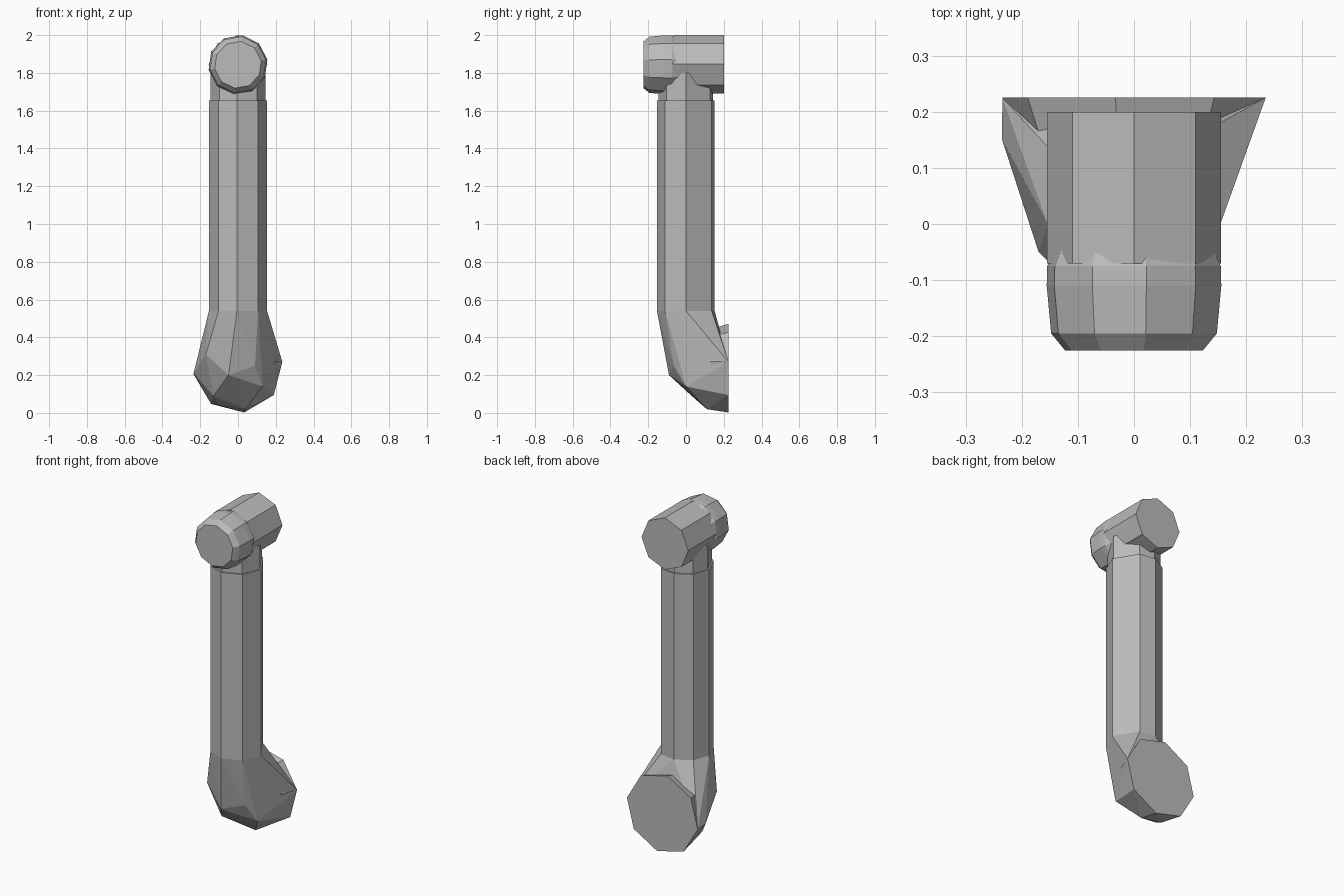
import bpy, bmesh
from math import cos, sin, radians
from mathutils import Vector

cube = bpy.data.objects.get("Cube")
if cube:
    bpy.data.objects.remove(cube, do_unlink=True)

grey = bpy.data.materials.new("plain grey")
grey.use_nodes = True
grey.diffuse_color = (0.5, 0.5, 0.5, 1)
grey.node_tree.nodes["Principled BSDF"].inputs["Base Color"].default_value = grey.diffuse_color


def finish(name, bm):
    bmesh.ops.recalc_face_normals(bm, faces=bm.faces)
    mesh = bpy.data.meshes.new(name)
    bm.to_mesh(mesh)
    bm.free()
    mesh.materials.append(grey)
    obj = bpy.data.objects.new(name, mesh)
    bpy.context.collection.objects.link(obj)
    return obj


def ring_z(radius, z, angles):
    return [Vector((radius * cos(radians(a)), radius * sin(radians(a)), z)) for a in angles]


def ring_y(radius, y, centre_z, angles):
    return [Vector((radius * cos(radians(a)), y, centre_z + radius * sin(radians(a)))) for a in angles]


def loft(name, rings):
    """Closed skin through rings of equal vertex count."""
    bm = bmesh.new()
    loops = [[bm.verts.new(p) for p in ring] for ring in rings]
    count = len(loops[0])
    for low, high in zip(loops, loops[1:]):
        for i in range(count):
            j = (i + 1) % count
            bm.faces.new((low[i], low[j], high[j], high[i]))
    bm.faces.new(loops[0])
    bm.faces.new(loops[-1])
    return finish(name, bm)


def hull(name, points):
    bm = bmesh.new()
    for p in points:
        bm.verts.new(p)
    result = bmesh.ops.convex_hull(bm, input=bm.verts)
    loose = {g for g in result["geom_interior"] + result["geom_unused"]
             if isinstance(g, bmesh.types.BMVert)}
    bmesh.ops.delete(bm, geom=list(loose), context='VERTS')
    bmesh.ops.dissolve_limit(bm, angle_limit=radians(1), verts=bm.verts, edges=bm.edges)
    return finish(name, bm)


# Upright shaft
shaft_angles = (0, 62, 100, 140, 180, 228, 268, 314)
loft("shaft", [ring_z(0.154, z, shaft_angles) for z in (0.54, 1.655)])

# Flared bottom elbow: the body, joined with the rim of its round end
disc = ring_y(0.237, 0.225, 0.237, range(8, 368, 45))
lower_disc = [p for p in disc if p.z < 0.3]
bend = [(-0.05, -0.09, 0.20), (-0.17, -0.05, 0.31), (0.09, -0.065, 0.25),
        (0.13, 0.0, 0.14), (-0.13, 0.03, 0.09), (0.04, 0.11, 0.02),
        (-0.10, 0.12, 0.04), (-0.235, 0.15, 0.21)]
elbow = hull("bottom_elbow", ring_z(0.154, 0.54, shaft_angles) + lower_disc + bend)
rim = hull("elbow_rim", disc + ring_y(0.20, 0.13, 0.245, range(8, 368, 45)))
union = elbow.modifiers.new("join_rim", 'BOOLEAN')
union.operation = 'UNION'
union.solver = 'EXACT'
union.object = rim
bpy.context.view_layer.objects.active = elbow
bpy.ops.object.modifier_apply(modifier=union.name)
bpy.data.objects.remove(rim, do_unlink=True)

# Neck between the shaft and the crosswise head
loft("neck", [ring_z(0.145, z, shaft_angles) for z in (1.65, 1.80)])

# Head pipe pointing to the back
loft("head_pipe", [ring_y(0.155, y, 1.846, range(0, 360, 45)) for y in (-0.07, 0.2)])

# Rounded front cap with a sloping collar
cap_profile = ((0.125, -0.225), (0.15, -0.195), (0.158, -0.11),
               (0.157, -0.075), (0.14, -0.035))
loft("front_cap", [ring_y(r, y, 1.843, range(10, 370, 36)) for r, y in cap_profile])
